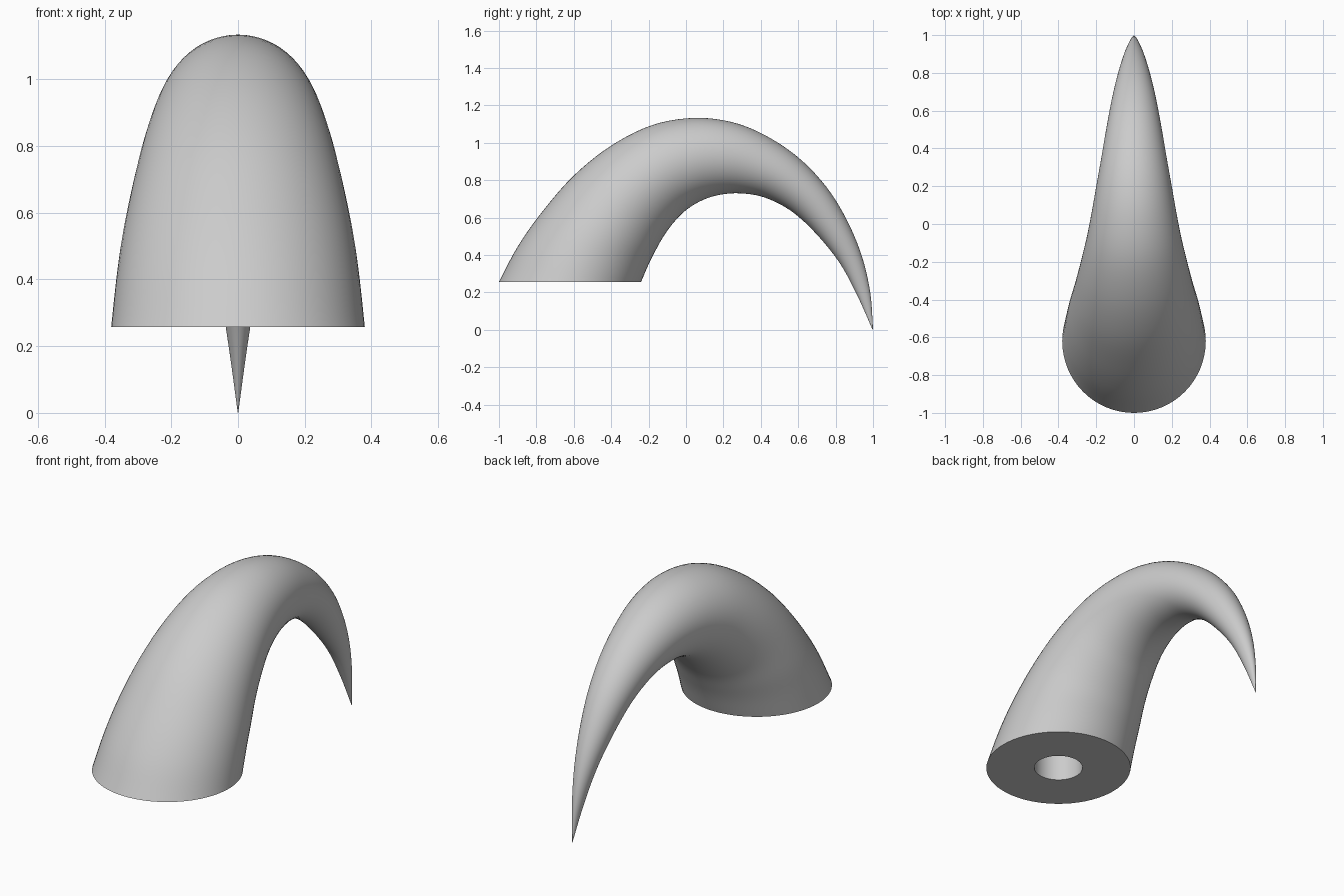
import bpy
import bmesh
import math
from mathutils import Vector

SEGMENTS = 64
STEPS = 5

cube = bpy.data.objects.get("Cube")
if cube:
    bpy.data.objects.remove(cube, do_unlink=True)

horn_grey = bpy.data.materials.new("horn_grey")
horn_grey.use_nodes = True
colour = (0.6, 0.6, 0.6, 1)
horn_grey.diffuse_color = colour
horn_grey.node_tree.nodes["Principled BSDF"].inputs["Base Color"].default_value = colour

# Sections along the claw: outer y, z, inner y, z, half width
SECTIONS = [
    (-1, .257, -.24, .257, .38),
    (-.9, .445, -.2, .35, .365),
    (-.77, .63, -.165, .42, .347),
    (-.6, .825, -.12, .5, .318),
    (-.4, .985, -.065, .575, .287),
    (-.18, 1.095, 0, .64, .254),
    (.04, 1.133, .085, .692, .224),
    (.24, 1.112, .18, .722, .198),
    (.42, 1.042, .29, .73, .172),
    (.6, .922, .42, .708, .145),
    (.75, .765, .56, .637, .117),
    (.86, .587, .69, .52, .088),
    (.94, .395, .82, .36, .056),
    (.985, .2, .915, .185, .027),
    (1, .005, .998, 0, .001),
]


def smooth_sections(points):
    """Pass a smooth spline through the section values."""
    pts = [Vector(p) for p in points]
    pts = [2 * pts[0] - pts[1]] + pts + [2 * pts[-1] - pts[-2]]
    result = []
    for a, b, c, d in zip(pts, pts[1:], pts[2:], pts[3:]):
        for i in range(STEPS):
            t = i / STEPS
            result.append(b + (c - a) * t / 2
                          + (a - 2.5 * b + 2 * c - d / 2) * t ** 2
                          + (1.5 * (b - c) + (d - a) / 2) * t ** 3)
    return result + [pts[-2]]


def add_ring(bm, outer_y, outer_z, inner_y, inner_z, width):
    """Ellipse spanning an outer and an inner point of the profile."""
    outer, inner = Vector((0, outer_y, outer_z)), Vector((0, inner_y, inner_z))
    centre, half = (outer + inner) / 2, (outer - inner) / 2
    side = Vector((width, 0, 0))
    angles = [math.tau * i / SEGMENTS for i in range(SEGMENTS)]
    return [bm.verts.new(centre + half * math.cos(a) + side * math.sin(a)) for a in angles]


bm = bmesh.new()

# Round socket in the flat base, then the curved body out to the tip
hole = .127
socket = [(-.62 - hole, z, -.62 + hole, z, hole) for z in (.54, .257)]
rings = [add_ring(bm, *s) for s in socket + smooth_sections(SECTIONS)]
for low, high in zip(rings, rings[1:]):
    for i in range(SEGMENTS):
        j = (i + 1) % SEGMENTS
        bm.faces.new((low[i], low[j], high[j], high[i]))
bm.faces.new(rings[0])
bm.faces.new(rings[-1])
bmesh.ops.recalc_face_normals(bm, faces=bm.faces)

mesh = bpy.data.meshes.new("claw")
bm.to_mesh(mesh)
bm.free()
mesh.materials.append(horn_grey)
claw = bpy.data.objects.new("claw", mesh)
bpy.context.collection.objects.link(claw)

bpy.context.view_layer.objects.active = claw
claw.select_set(True)
bpy.ops.object.shade_smooth_by_angle(angle=math.radians(40))
